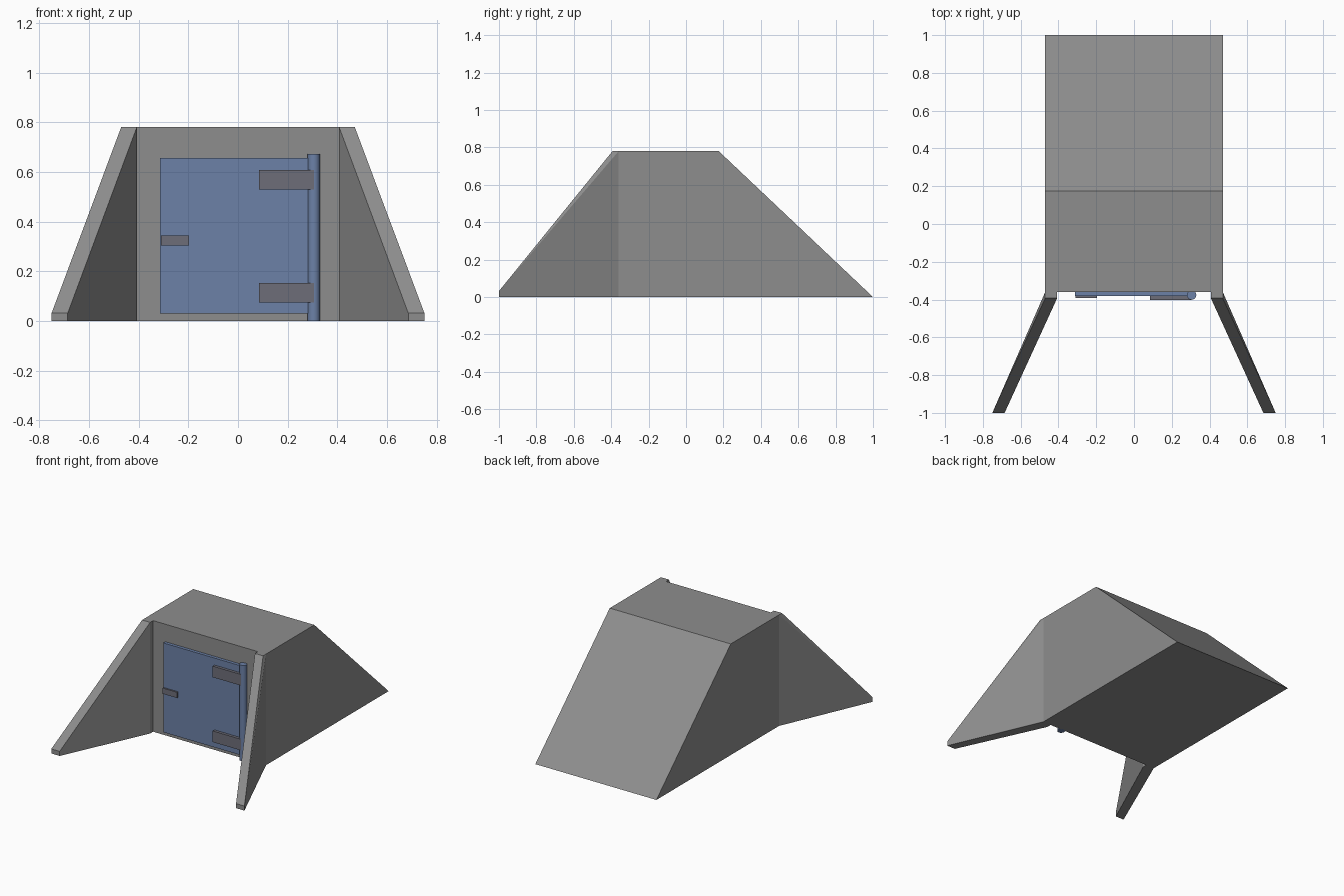
import bpy, bmesh

cube = bpy.data.objects.get("Cube")
if cube:
    bpy.data.objects.remove(cube, do_unlink=True)


def material(name, rgb):
    m = bpy.data.materials.new(name)
    m.use_nodes = True
    color = (*rgb, 1)
    m.diffuse_color = color
    m.node_tree.nodes["Principled BSDF"].inputs["Base Color"].default_value = color
    return m


CONCRETE = material("concrete grey", (0.27, 0.27, 0.27))
BLUE = material("door blue", (0.15, 0.22, 0.39))
METAL = material("dark metal", (0.155, 0.155, 0.19))


def finish(name, bm, mat):
    bmesh.ops.recalc_face_normals(bm, faces=bm.faces)
    mesh = bpy.data.meshes.new(name)
    bm.to_mesh(mesh)
    bm.free()
    mesh.materials.append(mat)
    obj = bpy.data.objects.new(name, mesh)
    bpy.context.collection.objects.link(obj)
    return obj


def hull(name, points, mat):
    """Solid convex part from its corner points."""
    bm = bmesh.new()
    for p in points:
        bm.verts.new(p)
    bmesh.ops.convex_hull(bm, input=bm.verts)
    bmesh.ops.dissolve_limit(bm, angle_limit=0.01, verts=bm.verts, edges=bm.edges)
    return finish(name, bm, mat)


def box(name, xs, ys, zs, mat):
    return hull(name, [(x, y, z) for x in xs for y in ys for z in zs], mat)


HALF, TOP, FRONT = 0.47, 0.78, -0.36

# Main shelter: side profile extruded across the width
profile = [(FRONT, 0), (FRONT, TOP), (0.175, TOP), (1, 0)]
hull("shelter_body", [(x, y, z) for x in (-HALF, HALF) for y, z in profile], CONCRETE)

# Splayed retaining walls either side of the entrance
INNER, LIP = 0.407, -0.393
for side, label in ((1, "left"), (-1, "right")):
    corners = [(x, FRONT, z) for x in (INNER, HALF) for z in (0, TOP)]
    corners += [(INNER, LIP, 0), (INNER, LIP, TOP), (HALF, LIP, TOP)]
    corners += [(x, -1, z) for x in (0.685, 0.75) for z in (0, 0.032)]
    hull(label + "_wing_wall", [(side * x, y, z) for x, y, z in corners], CONCRETE)

# Door leaf
box("door", (-0.313, 0.3), (-0.382, -0.355), (0.03, 0.657), BLUE)

# Hinge post
bpy.ops.mesh.primitive_cylinder_add(vertices=16, radius=0.025, depth=0.673,
                                    location=(0.305, -0.376, 0.3365))
post = bpy.context.object
post.name = "hinge_post"
post.data.materials.append(BLUE)
bpy.ops.object.shade_smooth_by_angle()

# Hinge straps and handle
for label, z in (("lower", 0.075), ("upper", 0.53)):
    box(label + "_hinge_strap", (0.085, 0.305), (-0.402, -0.375), (z, z + 0.078), METAL)
box("door_handle", (-0.31, -0.197), (-0.393, -0.375), (0.305, 0.345), METAL)
